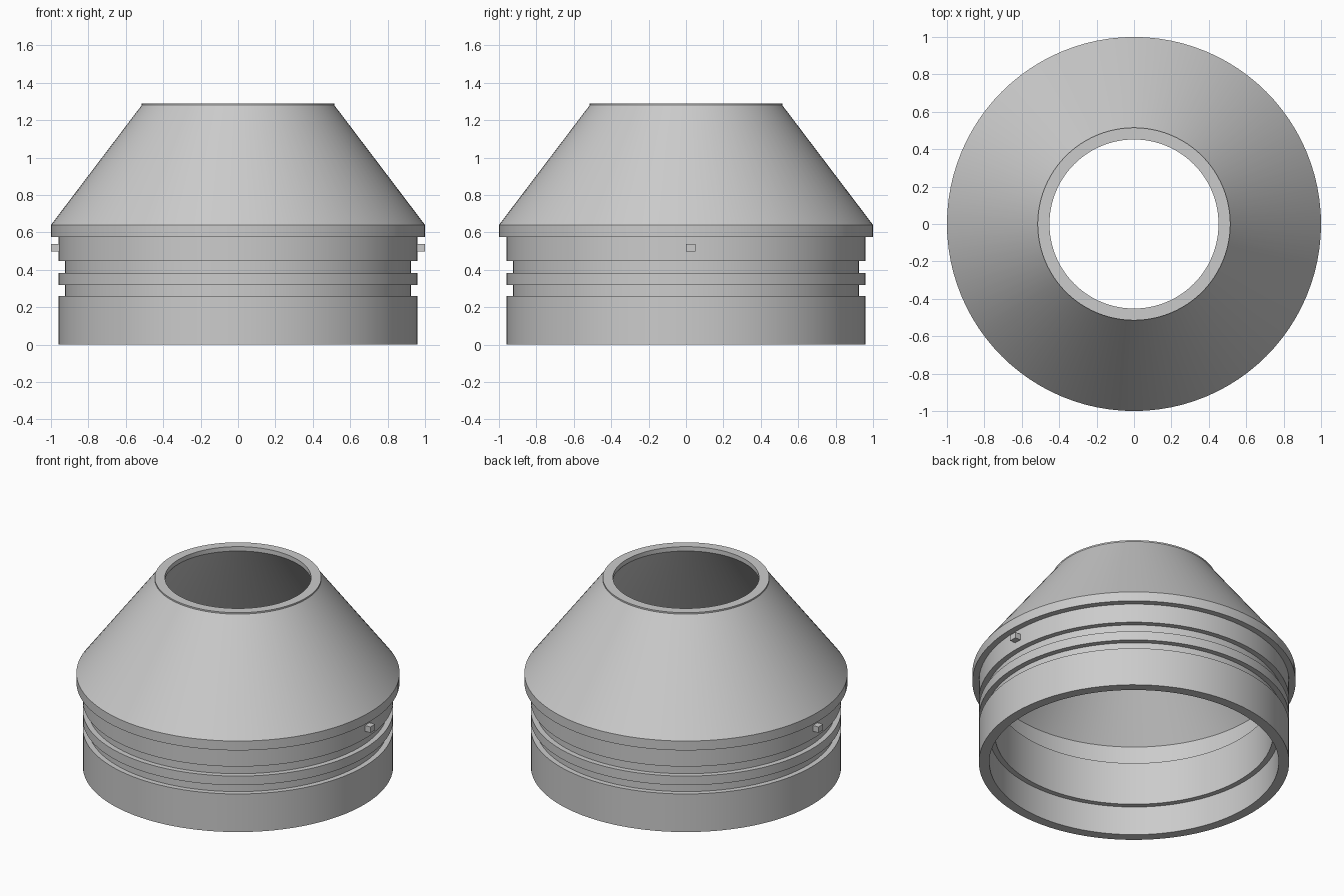
import bpy, bmesh, math

if "Cube" in bpy.data.objects:
    bpy.data.objects.remove(bpy.data.objects["Cube"])

SEGMENTS = 96

grey = bpy.data.materials.new("plain_grey")
grey.diffuse_color = (0.6, 0.6, 0.6, 1)
grey.use_nodes = True
grey.node_tree.nodes["Principled BSDF"].inputs["Base Color"].default_value = grey.diffuse_color


def make_object(name, bm):
    bmesh.ops.recalc_face_normals(bm, faces=bm.faces)
    mesh = bpy.data.meshes.new(name)
    bm.to_mesh(mesh)
    bm.free()
    mesh.materials.append(grey)
    obj = bpy.data.objects.new(name, mesh)
    bpy.context.collection.objects.link(obj)
    return obj


def lathe(name, profile):
    """Revolve a closed (radius, height) profile around z."""
    bm = bmesh.new()
    rings = []
    for i in range(SEGMENTS):
        a = 2 * math.pi * i / SEGMENTS
        rings.append([bm.verts.new((r * math.cos(a), r * math.sin(a), z))
                      for r, z in profile])
    n = len(profile)
    for i in range(SEGMENTS):
        a, b = rings[i], rings[(i + 1) % SEGMENTS]
        for j in range(n):
            k = (j + 1) % n
            bm.faces.new((a[j], b[j], b[k], a[k]))
    obj = make_object(name, bm)
    bpy.context.view_layer.objects.active = obj
    obj.select_set(True)
    bpy.ops.object.shade_smooth_by_angle(angle=math.radians(25))
    obj.select_set(False)
    return obj


def box(name, lo, hi):
    bm = bmesh.new()
    bmesh.ops.create_cube(bm, size=1)
    for v in bm.verts:
        v.co = [(l + h) / 2 + c * (h - l) for l, h, c in zip(lo, hi, v.co)]
    return make_object(name, bm)


# Outer wall: collar with two seal grooves, shoulder flange, cone
outer = [(0.96, 0), (0.96, 0.26), (0.925, 0.26), (0.925, 0.32),
         (0.96, 0.32), (0.96, 0.382), (0.925, 0.382), (0.925, 0.447),
         (0.96, 0.447), (0.96, 0.576), (1.0, 0.576), (1.0, 0.64),
         (0.515, 1.28), (0.515, 1.29)]
# Inner wall: top lip, cone, widened chamber, bore, stepped mouth
inner = [(0.452, 1.29), (0.452, 1.26), (0.92, 0.64), (0.92, 0.49),
         (0.86, 0.49), (0.86, 0.197), (0.895, 0.197), (0.895, 0)]
lathe("reducer_body", outer + inner)

# Locking pegs, half a turn apart
box("right_peg", (0.94, 0.0, 0.497), (1.0, 0.05, 0.537))
box("left_peg", (-1.0, -0.05, 0.497), (-0.94, 0.0, 0.537))
